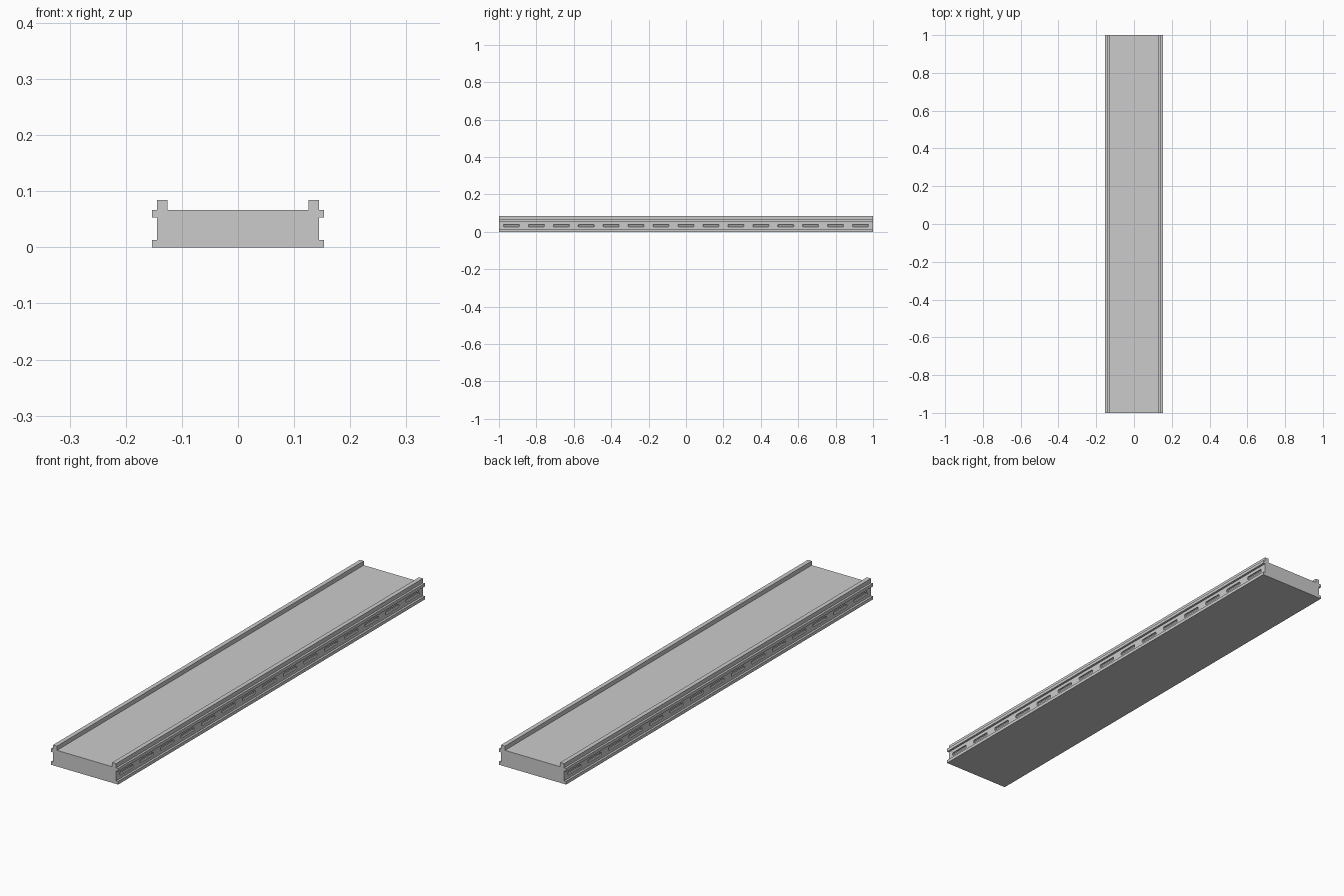
import bpy, bmesh

if "Cube" in bpy.data.objects:
    bpy.data.objects.remove(bpy.data.objects["Cube"])

LENGTH = 2.0
SLOTS = 15
PITCH = LENGTH / SLOTS


def extrude_profile(name, points):
    """Extrude an (x, z) outline along y, centred on y = 0."""
    bm = bmesh.new()
    face = bm.faces.new([bm.verts.new((x, -LENGTH / 2, z)) for x, z in points])
    out = bmesh.ops.extrude_face_region(bm, geom=[face])
    moved = [g for g in out["geom"] if isinstance(g, bmesh.types.BMVert)]
    bmesh.ops.translate(bm, verts=moved, vec=(0, LENGTH, 0))
    bmesh.ops.recalc_face_normals(bm, faces=bm.faces)
    return make_object(name, bm)


def make_object(name, bm):
    mesh = bpy.data.meshes.new(name)
    bm.to_mesh(mesh)
    bm.free()
    obj = bpy.data.objects.new(name, mesh)
    bpy.context.collection.objects.link(obj)
    return obj


# Track body: base flange, recessed web, upper flange and raised edge rail
half = [(0.153, 0), (0.153, 0.013), (0.144, 0.013), (0.144, 0.0535),
        (0.153, 0.0535), (0.153, 0.0665), (0.144, 0.0665),
        (0.144, 0.084), (0.126, 0.084), (0.126, 0.0665)]
outline = half + [(-x, z) for x, z in reversed(half)]
body = extrude_profile("track_body", outline)

# Slot cutters: rounded blocks in a row along both side webs
bm = bmesh.new()
for side in (-1, 1):
    for i in range(SLOTS):
        y = (i - (SLOTS - 1) / 2) * PITCH
        verts = bmesh.ops.create_cube(bm, size=1)["verts"]
        bmesh.ops.scale(bm, verts=verts, vec=(0.014, 0.086, 0.014))
        bmesh.ops.translate(bm, verts=verts, vec=(side * 0.144, y, 0.033))
bmesh.ops.bevel(bm, geom=bm.edges[:], offset=0.003, segments=1, affect='EDGES')
cutter = make_object("slot_cutters", bm)
cutter.hide_render = True
cutter.hide_set(True)

# Cut the slots into the webs
cut = body.modifiers.new("side_slots", 'BOOLEAN')
cut.operation = 'DIFFERENCE'
cut.solver = 'EXACT'
cut.object = cutter
